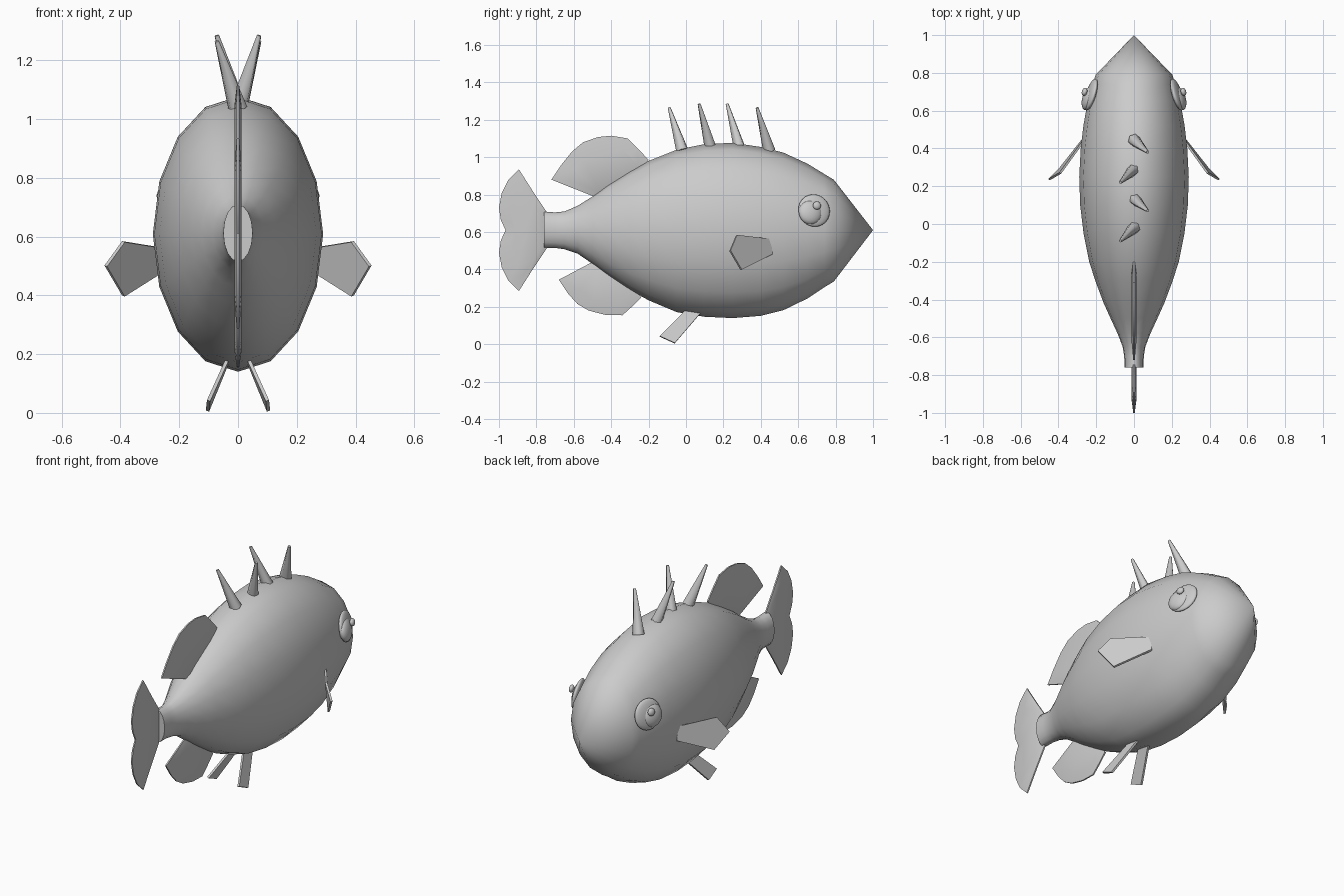
import bpy, math
from mathutils import Vector

if "Cube" in bpy.data.objects:
    bpy.data.objects.remove(bpy.data.objects["Cube"])


def make(name, verts, faces, angle=35):
    me = bpy.data.meshes.new(name)
    me.from_pydata([tuple(v) for v in verts], [], faces)
    me.validate()
    ob = bpy.data.objects.new(name, me)
    bpy.context.collection.objects.link(ob)
    bpy.context.view_layer.objects.active = ob
    bpy.ops.object.select_all(action='DESELECT')
    ob.select_set(True)
    bpy.ops.object.mode_set(mode='EDIT')
    bpy.ops.mesh.select_all(action='SELECT')
    bpy.ops.mesh.normals_make_consistent(inside=False)
    bpy.ops.object.mode_set(mode='OBJECT')
    bpy.ops.object.shade_smooth_by_angle(angle=math.radians(angle))
    return ob


def mirror(ob):
    ob.modifiers.new("Mirror", 'MIRROR').use_axis[0] = True


def fin(name, outline, anchor, edge=0.004, mid=0.012):
    # upright fin: thin rim, thicker inner panel shrunk toward the anchor
    n, a = len(outline), Vector(anchor)
    verts, faces = [], []
    for s in (1, -1):
        verts += [(s * edge, y, z) for y, z in outline]
        for p in outline:
            q = Vector(p).lerp(a, 0.28)
            verts.append((s * mid, q.x, q.y))
    for i in range(n):
        j = (i + 1) % n
        faces += [(i, j, n + j, n + i), (2*n + i, 2*n + j, 3*n + j, 3*n + i),
                  (i, j, 2*n + j, 2*n + i)]
    faces += [tuple(range(n, 2*n)), tuple(range(3*n, 4*n))]
    return make(name, verts, faces)


def plate(name, pts, thick):
    # paired fin: flat polygon given thickness, mirrored
    pts = [Vector(p) for p in pts]
    nrm = (pts[1] - pts[0]).cross(pts[2] - pts[0]).normalized() * thick / 2
    n = len(pts)
    verts = [p + nrm for p in pts] + [p - nrm for p in pts]
    faces = [tuple(range(n)), tuple(range(n, 2*n))]
    faces += [(i, (i+1) % n, n + (i+1) % n, n + i) for i in range(n)]
    ob = make(name, verts, faces)
    mirror(ob)


# body: elliptical rings (y, half width, top, bottom) closed to a pointed snout
rings = [(-0.76, .05, .71, .515), (-0.70, .052, .705, .515), (-0.65, .06, .71, .508),
         (-0.58, .087, .74, .485), (-0.5, .124, .79, .43), (-0.42, .16, .85, .37),
         (-0.3, .205, .925, .29), (-0.2, .237, .98, .235), (-0.05, .267, 1.04, .172),
         (0.1, .285, 1.07, .147), (0.25, .29, 1.077, .14), (0.4, .282, 1.055, .152),
         (0.52, .268, 1.025, .182), (0.65, .245, .965, .245), (0.74, .22, .91, .305),
         (0.79, .203, .88, .335)]
N = 16
verts, faces = [], []
for y, w, t, b in rings:
    for k in range(N):
        a = 2 * math.pi * k / N
        verts.append((w * math.sin(a), y, (t + b) / 2 + (t - b) / 2 * math.cos(a)))
for r in range(len(rings) - 1):
    for k in range(N):
        m = (k + 1) % N
        faces.append((r*N + k, r*N + m, (r+1)*N + m, (r+1)*N + k))
tip, base = len(verts), (len(rings) - 1) * N
verts.append((0, 1.0, 0.61))
faces += [(base + k, base + (k + 1) % N, tip) for k in range(N)]
faces.append(tuple(range(N)))
make("body", verts, faces, 60)

# tail fin
upper = [(-0.74, .70), (-0.82, .82), (-0.893, .935), (-0.95, .88), (-0.985, .81),
         (-1.0, .73), (-0.99, .665), (-0.965, .61)]
lower = [(y, 1.22 - z) for y, z in upper[-2::-1]]
fin("tail_fin", upper + lower, (-0.78, .61))

# rear dorsal and anal fins
fin("dorsal_fin", [(-0.72, .88), (-0.67, .955), (-0.61, 1.03), (-0.55, 1.08), (-0.47, 1.108),
                   (-0.4, 1.115), (-0.31, 1.1), (-0.26, 1.05), (-0.2, .985), (-0.28, .9), (-0.48, .785)],
    (-0.4, .88))
fin("anal_fin", [(-0.68, .345), (-0.63, .27), (-0.58, .215), (-0.52, .18), (-0.43, .157),
                 (-0.34, .155), (-0.29, .2), (-0.24, .25), (-0.3, .36), (-0.5, .44)],
    (-0.42, .35))

# back spines, leaning to alternate sides
for i, (yb, yt, zt) in enumerate([(.445, .38, 1.265), (.29, .22, 1.285),
                                  (.135, .07, 1.285), (-.02, -.09, 1.265)]):
    lo = Vector((0, yb, 1.035))
    hi = Vector((0.072 * (-1) ** i, yt, zt))
    bpy.ops.mesh.primitive_cone_add(vertices=6, radius1=0.034, radius2=0.008,
                                    depth=(hi - lo).length, location=(lo + hi) / 2)
    ob = bpy.context.object
    ob.name = f"back_spine_{i + 1}"
    ob.rotation_euler = (hi - lo).to_track_quat('Z', 'Y').to_euler()
    bpy.ops.object.shade_smooth_by_angle(angle=math.radians(65))

# pectoral and pelvic fins
plate("pectoral_fins", [(.45, .235, .5), (.39, .27, .583), (.26, .45, .562),
                        (.26, .46, .48), (.39, .295, .398)], 0.012)
plate("pelvic_fins", [(.1, -.14, .042), (.104, -.06, .006), (.035, .085, .175),
                      (.035, 0, .185)], 0.012)

# eyes: socket, eyeball and glint on each side
for name, loc, r, flat in (("eye_sockets", (.228, .685, .715), .088, .022),
                           ("eyes", (.242, .665, .705), .065, .03),
                           ("eye_glints", (.262, .70, .742), .022, .014)):
    bpy.ops.mesh.primitive_uv_sphere_add(segments=20, ring_count=12, radius=1)
    ob = bpy.context.object
    ob.name = name
    rot = Vector((1, .3, .2)).to_track_quat('X', 'Z').to_matrix()
    for v in ob.data.vertices:
        v.co = rot @ Vector((v.co.x * flat, v.co.y * r, v.co.z * r)) + Vector(loc)
    bpy.ops.object.shade_smooth()
    ob.location = (0, 0, 0)
    mirror(ob)
